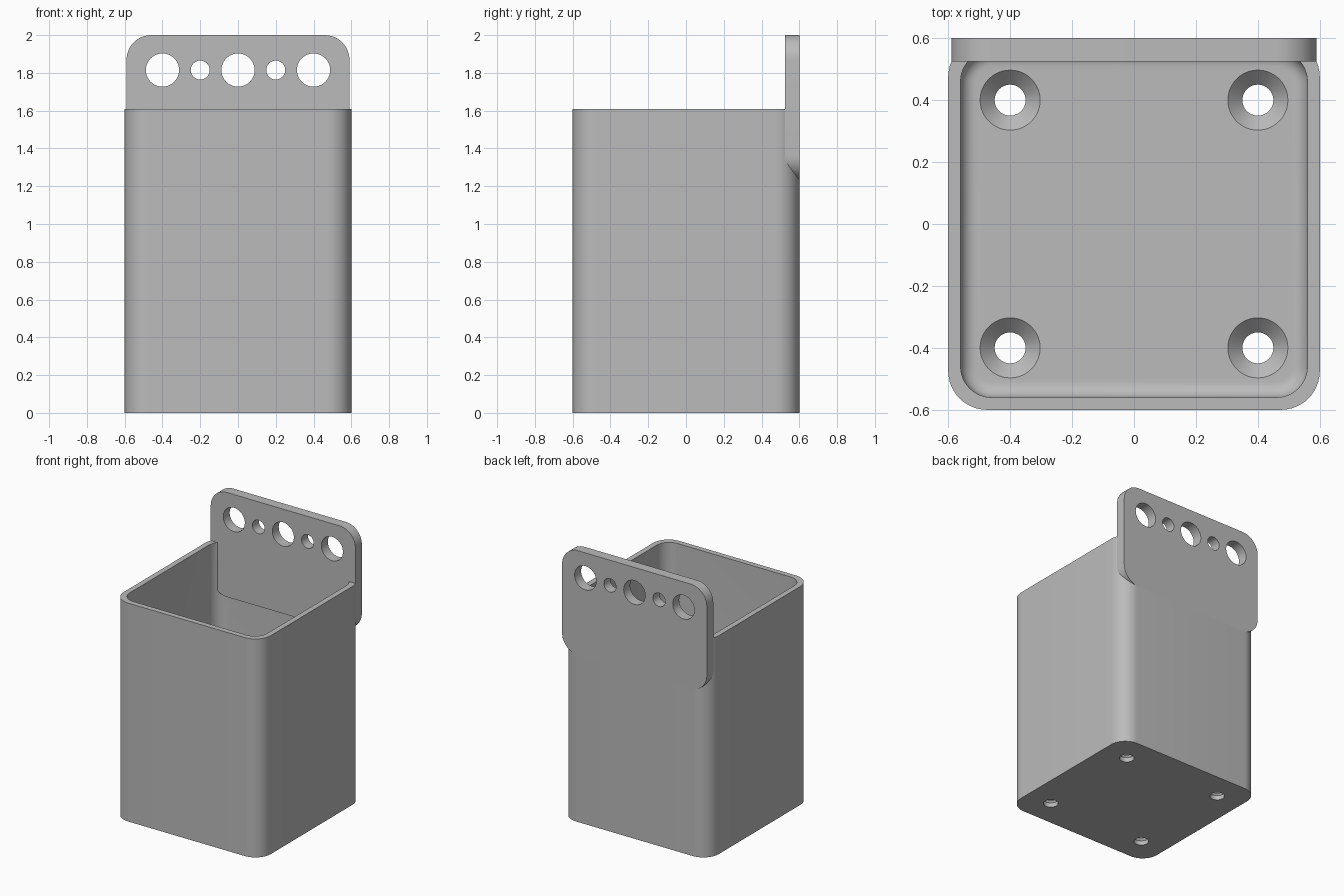
import bpy
import bmesh
from math import sin, cos, pi, radians
from mathutils import Matrix

cube = bpy.data.objects.get("Cube")
if cube:
    bpy.data.objects.remove(cube, do_unlink=True)

grey = bpy.data.materials.new("plain_grey")
grey.use_nodes = True
colour = (0.5, 0.5, 0.5, 1)
grey.diffuse_color = colour
grey.node_tree.nodes["Principled BSDF"].inputs["Base Color"].default_value = colour

UPRIGHT = Matrix.Rotation(pi / 2, 4, 'X')   # local y becomes z, local z becomes -y


def rounded_ring(half_x, half_y, radius, z, cy=0, steps=12):
    """Counter-clockwise rounded rectangle at height z."""
    ring = []
    for quarter, (sx, sy) in enumerate([(1, 1), (-1, 1), (-1, -1), (1, -1)]):
        for i in range(steps + 1):
            a = (quarter + i / steps) * pi / 2
            ring.append((sx * (half_x - radius) + radius * cos(a),
                         cy + sy * (half_y - radius) + radius * sin(a), z))
    return ring


def circle_ring(x, y, radius, z, steps=48):
    return [(x + radius * cos(2 * pi * i / steps),
             y + radius * sin(2 * pi * i / steps), z) for i in range(steps)]


def loft(name, rings, matrix=Matrix()):
    """Capped solid through rings listed from bottom to top."""
    bm = bmesh.new()
    loops = [[bm.verts.new(p) for p in ring] for ring in rings]
    for low, high in zip(loops, loops[1:]):
        for i in range(len(low)):
            j = (i + 1) % len(low)
            bm.faces.new((low[i], low[j], high[j], high[i]))
    bm.faces.new(reversed(loops[0]))
    bm.faces.new(loops[-1])
    bm.transform(matrix)
    mesh = bpy.data.meshes.new(name)
    bm.to_mesh(mesh)
    bm.free()
    mesh.materials.append(grey)
    obj = bpy.data.objects.new(name, mesh)
    bpy.context.collection.objects.link(obj)
    return obj


def cut(body, cutters):
    """Subtract the cutters, then shade the curved walls smooth."""
    bpy.ops.object.select_all(action='DESELECT')
    body.select_set(True)
    bpy.context.view_layer.objects.active = body
    for cutter in cutters:
        cutter.hide_render = True
        mod = body.modifiers.new(cutter.name, 'BOOLEAN')
        mod.operation, mod.solver, mod.object = 'DIFFERENCE', 'EXACT', cutter
        bpy.ops.object.modifier_apply(modifier=mod.name)
        bpy.data.objects.remove(cutter, do_unlink=True)
    bpy.ops.object.shade_smooth_by_angle(angle=radians(30))


# Open box with a filleted cavity
HEIGHT, FLOOR, FILLET = 1.61, 0.08, 0.05
box = loft("box", [rounded_ring(0.6, 0.6, 0.125, z) for z in (0, HEIGHT)])
cavity_rings = []
for i in range(9):
    a = i / 8 * pi / 2
    inset = FILLET * (1 - sin(a))
    cavity_rings.append(rounded_ring(0.56 - inset, 0.56 - inset, 0.1 - inset,
                                     FLOOR + FILLET * (1 - cos(a))))
cavity_rings.append(rounded_ring(0.56, 0.56, 0.1, HEIGHT + 0.1))
box_cutters = [loft("cavity_cutter", cavity_rings)]

# Four countersunk screw holes in the floor
for x in (-0.4, 0.4):
    for y in (-0.4, 0.4):
        profile = [(0.05, -0.05), (0.05, FLOOR - 0.047),
                   (0.097, FLOOR), (0.097, FLOOR + 0.05)]
        box_cutters.append(loft("screw_cutter",
                                [circle_ring(x, y, r, z) for r, z in profile]))
cut(box, box_cutters)

# Rounded hanging plate at the back, with a row of alternating holes
plate = loft("hanging_plate",
             [rounded_ring(0.59, 0.385, 0.13, z, cy=1.615) for z in (-0.6, -0.525)],
             UPRIGHT)
plate_cutters = []
for i in range(-2, 3):
    radius = 0.05 if i % 2 else 0.088
    plate_cutters.append(loft("hole_cutter",
                              [circle_ring(i * 0.2, 1.815, radius, z) for z in (-0.7, -0.4)],
                              UPRIGHT))
cut(plate, plate_cutters)
